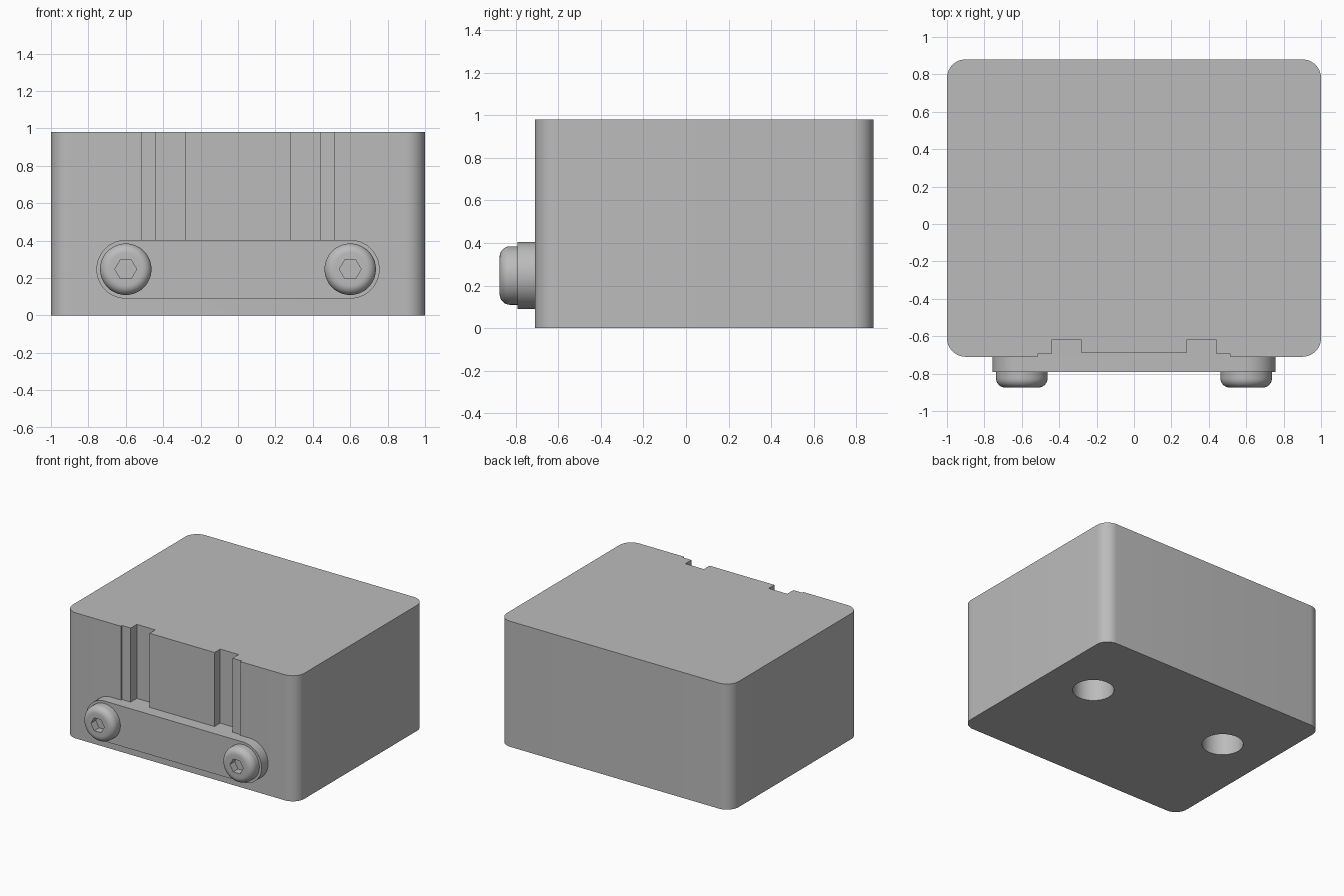
import bpy, bmesh
from math import sin, cos, pi, radians
from mathutils import Vector

if "Cube" in bpy.data.objects:
    bpy.data.objects.remove(bpy.data.objects["Cube"], do_unlink=True)

grey = bpy.data.materials.new("plain_grey")
grey.use_nodes = True
grey.diffuse_color = (0.5, 0.5, 0.5, 1)
grey.node_tree.nodes["Principled BSDF"].inputs["Base Color"].default_value = (0.5, 0.5, 0.5, 1)

BACK, FRONT, HEIGHT = 0.88, -0.71, 0.98
PLATE_FRONT, HEAD_FRONT = -0.79, -0.875
SCREW_X, SCREW_Z = 0.6, 0.247


def arc(cx, cy, r, start, end, steps):
    """Points along a circular arc, angles in degrees."""
    angles = [radians(start + (end - start) * i / steps) for i in range(steps + 1)]
    return [(cx + r * cos(a), cy + r * sin(a)) for a in angles]


def finish(bm, name):
    bmesh.ops.remove_doubles(bm, verts=bm.verts[:], dist=1e-5)
    bmesh.ops.recalc_face_normals(bm, faces=bm.faces[:])
    mesh = bpy.data.meshes.new(name)
    bm.to_mesh(mesh)
    bm.free()
    mesh.materials.append(grey)
    obj = bpy.data.objects.new(name, mesh)
    bpy.context.collection.objects.link(obj)
    return obj


def prism(name, outline, lo, hi, axis="z"):
    """Extrude a flat outline along z, or an x-z outline along y."""
    bm = bmesh.new()
    place = (lambda a, b: (a, b, lo)) if axis == "z" else (lambda a, b: (a, lo, b))
    face = bm.faces.new([bm.verts.new(place(a, b)) for a, b in outline])
    moved = bmesh.ops.extrude_face_region(bm, geom=[face])["geom"]
    shift = Vector((0, 0, hi - lo)) if axis == "z" else Vector((0, hi - lo, 0))
    bmesh.ops.translate(bm, vec=shift, verts=[g for g in moved if isinstance(g, bmesh.types.BMVert)])
    return finish(bm, name)


def activate(obj):
    bpy.ops.object.select_all(action="DESELECT")
    obj.select_set(True)
    bpy.context.view_layer.objects.active = obj


def cut(obj, cutter):
    """Subtract the cutter and discard it."""
    cutter.hide_render = True
    mod = obj.modifiers.new("cut", "BOOLEAN")
    mod.operation, mod.solver, mod.object = "DIFFERENCE", "EXACT", cutter
    activate(obj)
    bpy.ops.object.modifier_apply(modifier=mod.name)
    bpy.data.objects.remove(cutter, do_unlink=True)


def smooth(obj):
    activate(obj)
    bpy.ops.object.shade_smooth_by_angle(angle=radians(30))


# Block with rounded upright corners
r = 0.1
outline = (arc(1 - r, BACK - r, r, 0, 90, 12) + arc(r - 1, BACK - r, r, 90, 180, 12)
           + arc(r - 1, FRONT + r, r, 180, 270, 12) + arc(1 - r, FRONT + r, r, 270, 360, 12))
block = prism("block", outline, 0, HEIGHT)

# Stepped slot in the front, with two deep grooves
half = [(0.28, -0.69), (0.28, -0.62), (0.44, -0.62), (0.44, -0.695), (0.515, -0.695), (0.515, -0.8)]
slot = half + [(-x, y) for x, y in reversed(half)]
cut(block, prism("slot_cutter", slot, 0.402, 1.1))

# Blind mounting holes in the underside
for side in (-1, 1):
    hole = arc(side * SCREW_X, 0.265, 0.147, 0, 360, 48)[:-1]
    cut(block, prism("hole_cutter", hole, -0.1, 0.6))
smooth(block)

# Clamp plate with round ends
ends = arc(SCREW_X, SCREW_Z, 0.157, -90, 90, 24) + arc(-SCREW_X, SCREW_Z, 0.157, 90, 270, 24)
smooth(prism("clamp_plate", ends, FRONT, PLATE_FRONT, "y"))

# Button head screws with hexagonal sockets
for side, label in ((-1, "right"), (1, "left")):
    x, radius, fillet = side * SCREW_X, 0.1375, 0.05
    rim = arc(radius - fillet, -HEAD_FRONT - fillet, fillet, 0, 90, 8)
    profile = [(0, -PLATE_FRONT), (radius, -PLATE_FRONT)] + rim + [(0, -HEAD_FRONT)]
    bm = bmesh.new()
    verts = [bm.verts.new((x + a, -b, SCREW_Z)) for a, b in profile]
    edges = [bm.edges.new(pair) for pair in zip(verts, verts[1:])]
    bmesh.ops.spin(bm, geom=verts + edges, cent=(x, 0, SCREW_Z), axis=(0, 1, 0),
                   angle=2 * pi, steps=48, use_duplicate=False)
    screw = finish(bm, label + "_screw_head")
    socket = arc(x, SCREW_Z, 0.058, 0, 360, 6)[:-1]
    cut(screw, prism("socket_cutter", socket, HEAD_FRONT - 0.05, HEAD_FRONT + 0.06, "y"))
    smooth(screw)
